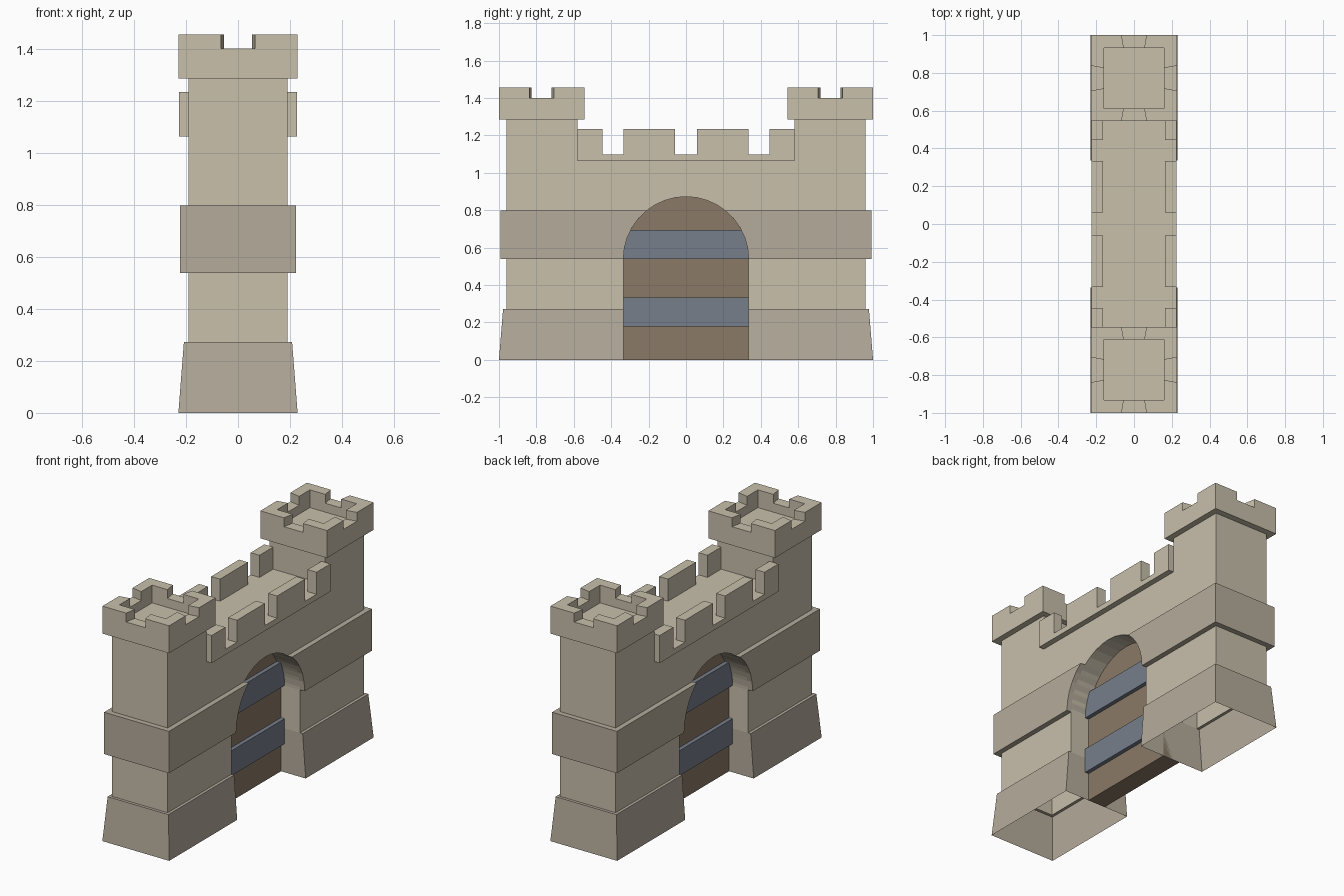
import bpy, bmesh, math

if "Cube" in bpy.data.objects:
    bpy.data.objects.remove(bpy.data.objects["Cube"])

R, SPRING = 0.335, 0.537          # gate arch radius and springing height


def material(name, rgb):
    m = bpy.data.materials.new(name)
    m.diffuse_color = (*rgb, 1)
    m.use_nodes = True
    m.node_tree.nodes["Principled BSDF"].inputs["Base Color"].default_value = m.diffuse_color
    return m


STONE = material("light stone", (0.58, 0.525, 0.41))
TRIM = material("grey stone", (0.46, 0.41, 0.33))
WOOD = material("door wood", (0.26, 0.195, 0.135))
IRON = material("iron blue", (0.18, 0.21, 0.26))


def finish(bm, name, mat):
    bmesh.ops.recalc_face_normals(bm, faces=bm.faces)
    me = bpy.data.meshes.new(name)
    bm.to_mesh(me)
    bm.free()
    me.materials.append(mat)
    ob = bpy.data.objects.new(name, me)
    bpy.context.collection.objects.link(ob)
    return ob


def prism(bm, pts, axis, lo, hi, skip_side=None, cap_lo=True):
    """Extrude a 2D outline: axis 'x' takes (y, z) points, 'z' takes (x, y)."""
    put = (lambda p, h: (h, p[0], p[1])) if axis == 'x' else (lambda p, h: (p[0], p[1], h))
    a = [bm.verts.new(put(p, lo)) for p in pts]
    b = [bm.verts.new(put(p, hi)) for p in pts]
    if cap_lo:
        bm.faces.new(a)
    bm.faces.new(b)
    n = len(pts)
    for i in range(n):
        j = (i + 1) % n
        if skip_side and skip_side(pts[i], pts[j]):
            continue
        bm.faces.new((a[i], a[j], b[j], b[i]))


def rings(bm, loops, close_first=False, close_last=False):
    """Join rectangles (x0, x1, y0, y1, z) one after another."""
    vs = [[bm.verts.new(c) for c in ((x0, y0, z), (x1, y0, z), (x1, y1, z), (x0, y1, z))]
          for x0, x1, y0, y1, z in loops]
    for a, b in zip(vs, vs[1:]):
        for i in range(4):
            j = (i + 1) % 4
            bm.faces.new((a[i], a[j], b[j], b[i]))
    if close_first:
        bm.faces.new(vs[0])
    if close_last:
        bm.faces.new(vs[-1])


def box(bm, x0, x1, y0, y1, z0, z1):
    rings(bm, [(x0, x1, y0, y1, z0), (x0, x1, y0, y1, z1)], True, True)


def arch(z0, z1, n):
    """Points up the +y side of the arch between two heights."""
    a0, a1 = (math.asin(max(0, min(1, (z - SPRING) / R))) for z in (z0, z1))
    return [(R * math.cos(a0 + (a1 - a0) * i / n), SPRING + R * math.sin(a0 + (a1 - a0) * i / n))
            for i in range(n + 1)]


def mirrored(half):
    return half + [(-y, z) for y, z in reversed(half)]


full = arch(SPRING, SPRING + R, 9)[:-1]

# Wall and towers in one silhouette, open underneath
half = [(0.58, 1.07), (0.58, 1.285), (0.96, 1.285), (0.96, 0.272), (R, 0.272)] + full
outline = mirrored(half)
top = (0, SPRING + R)
outline.insert(len(half), top)
bm = bmesh.new()
prism(bm, outline, 'x', -0.19, 0.19,
      lambda p, q: abs(p[1] - 0.272) < 1e-5 and abs(q[1] - 0.272) < 1e-5)
finish(bm, "wall_and_towers", STONE)

for s, side in ((1, "back"), (-1, "front")):
    # Sloped footing, open underneath, with a ledge in to the wall
    bm = bmesh.new()
    rings(bm, [(-0.229, 0.229, s * R, s * 1.0, 0),
               (-0.208, 0.208, s * R, s * 0.978, 0.272),
               (-0.19, 0.19, s * R, s * 0.96, 0.272)])
    finish(bm, "footing_" + side, TRIM)

    # Raised stone band that follows the arch
    bm = bmesh.new()
    pts = [(s * y, z) for y, z in [(0.993, 0.797), (0.993, 0.538)] + arch(0.538, 0.797, 5)]
    prism(bm, pts, 'x', -0.222, 0.222)
    finish(bm, "stone_band_" + side, TRIM)

    # Tower crown: hollow tray with four corner battlements
    cy, hx, hy, px, py = s * 0.772, 0.228, 0.228, 0.16, 0.16
    bm = bmesh.new()
    rings(bm, [(-hx, hx, cy - hy, cy + hy, 1.285), (-hx, hx, cy - hy, cy + hy, 1.40),
               (-px, px, cy - py, cy + py, 1.40), (-px, px, cy - py, cy + py, 1.345)], True, True)
    finish(bm, "tower_crown_" + side, STONE)
    bm = bmesh.new()
    corner = [(hx, hy), (hx, 0.066), (px, 0.054), (px, py), (0.054, py), (0.066, hy)]
    for sx in (-1, 1):
        for sy in (-1, 1):
            prism(bm, [(sx * x, cy + sy * y) for x, y in corner], 'z', 1.40, 1.455, cap_lo=False)
    # Corner pieces are open shells, so orient each one outwards
    finish(bm, "tower_battlements_" + side, STONE)

# Walkway slab and merlons
bm = bmesh.new()
box(bm, -0.226, 0.226, -0.58, 0.58, 1.063, 1.097)
finish(bm, "walkway", STONE)
bm = bmesh.new()
for sx in (-1, 1):
    for sy in (-1, 1):
        for y0, y1 in ((0.06, 0.333), (0.446, 0.58)):
            box(bm, sx * 0.165, sx * 0.226, sy * y0, sy * y1, 1.097, 1.234)
finish(bm, "wall_battlements", STONE)

# Recessed door filling the arch
bm = bmesh.new()
half = [(R, 0)] + full
outline = mirrored(half)
outline.insert(len(half), top)
prism(bm, outline, 'x', -0.06, 0.06)
finish(bm, "door", WOOD)

# Iron straps standing proud of both door faces
bm = bmesh.new()
box(bm, -0.085, 0.085, -R, R, 0.177, 0.332)
prism(bm, mirrored(arch(0.538, 0.695, 4)), 'x', -0.085, 0.085)
finish(bm, "door_straps", IRON)
